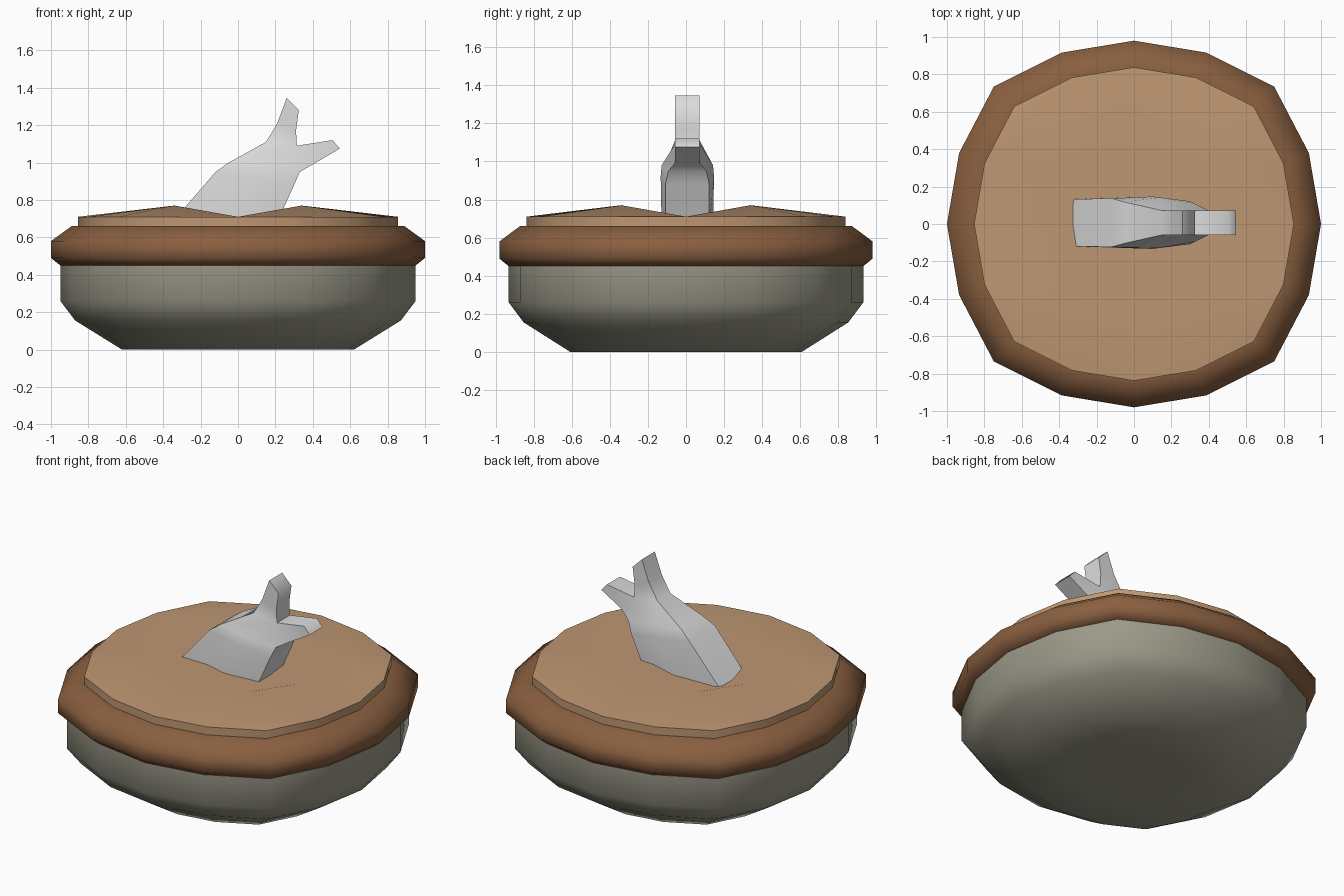
import bpy
import math

cube = bpy.data.objects.get("Cube")
if cube:
    bpy.data.objects.remove(cube, do_unlink=True)


def material(name, rgb):
    mat = bpy.data.materials.new(name)
    mat.use_nodes = True
    mat.diffuse_color = (*rgb, 1)
    mat.node_tree.nodes["Principled BSDF"].inputs["Base Color"].default_value = (*rgb, 1)
    return mat


def build(name, verts, faces, mat, angle=60):
    mesh = bpy.data.meshes.new(name)
    mesh.from_pydata(verts, [], faces)
    mesh.materials.append(mat)
    obj = bpy.data.objects.new(name, mesh)
    bpy.context.collection.objects.link(obj)
    bpy.ops.object.select_all(action='DESELECT')
    obj.select_set(True)
    bpy.context.view_layer.objects.active = obj
    bpy.ops.object.mode_set(mode='EDIT')
    bpy.ops.mesh.select_all(action='SELECT')
    bpy.ops.mesh.normals_make_consistent(inside=False)
    bpy.ops.object.mode_set(mode='OBJECT')
    bpy.ops.object.shade_smooth_by_angle(angle=math.radians(angle))
    return obj


SIDES = 16
BULGE = (1, 1.012, 1.06, 1.012)   # rounded-square outline, repeated per quarter


def rim_point(i, radius, z):
    a = math.tau * i / SIDES
    r = radius * BULGE[i % 4]
    return (r * math.cos(a), 0.98 * r * math.sin(a), z)


def lathe(profile, closed=False):
    """Sweep (radius, z) points around the sixteen-sided outline."""
    verts = [rim_point(i, r, z) for r, z in profile for i in range(SIDES)]
    n = len(profile)
    faces = []
    for k in range(n if closed else n - 1):
        a, b = k * SIDES, (k + 1) % n * SIDES
        for i in range(SIDES):
            j = (i + 1) % SIDES
            faces.append((a + i, a + j, b + j, b + i))
    return verts, faces


def add_cap(verts, faces, ring, inner, height):
    """Close a ring with a four by four grid of quads."""
    index = {}
    for x in range(-2, 3):
        for y in range(-2, 3):
            if max(abs(x), abs(y)) == 2:
                step = round(math.atan2(y, x) / math.tau * SIDES) % SIDES
                index[x, y] = ring + step
            else:
                s = inner * (0.8 if x and y else 1)
                index[x, y] = len(verts)
                verts.append((x * s, y * s, height(x, y)))
    for x in range(-2, 2):
        for y in range(-2, 2):
            faces.append((index[x, y], index[x + 1, y],
                          index[x + 1, y + 1], index[x, y + 1]))


crust_brown = material("baked brown", (0.25, 0.115, 0.05))
filling_tan = material("golden tan", (0.52, 0.31, 0.17))
dish_grey = material("warm grey", (0.33, 0.32, 0.25))
tail_grey = material("pale grey", (0.72, 0.72, 0.72))

# Dish with a flat base
v, f = lathe([(0.62, 0), (0.87, 0.155), (0.95, 0.26), (0.95, 0.47)])
add_cap(v, f, 0, 0.31, lambda x, y: 0)
build("dish", v, f, dish_grey)

# Thick crust ring around the dish
v, f = lathe([(0.9, 0.45), (0.95, 0.45), (1, 0.49), (1, 0.58),
              (0.89, 0.66), (0.83, 0.66)], closed=True)
build("crust_rim", v, f, crust_brown)

# Lid with four gentle bumps
v, f = lathe([(0.855, 0.64), (0.855, 0.71)])
add_cap(v, f, SIDES, 0.425, lambda x, y: 0.77 if x and y else 0.71)
build("pie_lid", v, f, filling_tan)

# Fish tail: rings of left, middle and right (x, z, half width)
body = [
    [(-0.37, 0.66, 0.125), (-0.06, 0.66, 0.135), (0.2, 0.66, 0.115)],
    [(-0.12, 0.95, 0.13), (0.1, 0.92, 0.14), (0.3, 0.88, 0.115)],
    [(-0.05, 1.0, 0.11), (0.14, 0.98, 0.135), (0.33, 0.95, 0.1)],
    [(0.15, 1.11, 0.065), (0.315, 1.09, 0.065), (0.4, 0.99, 0.065)],
]
upper = [body[-1][:2],
         [(0.21, 1.21, 0.065), (0.31, 1.17, 0.065)],
         [(0.26, 1.345, 0.065), (0.325, 1.28, 0.065)]]
lower = [body[-1][1:],
         [(0.505, 1.12, 0.065), (0.545, 1.075, 0.065)]]

v, f, seen = [], [], {}


def tail_vert(point, side):
    key = (point, side)
    if key not in seen:
        x, z, w = point
        seen[key] = len(v)
        v.append((x, 0.007 + side * w, z))
    return seen[key]


def loft(rings):
    loops = [[tail_vert(p, -1) for p in ring] +
             [tail_vert(p, 1) for p in reversed(ring)] for ring in rings]
    for a, b in zip(loops, loops[1:]):
        n = len(a)
        for i in range(n):
            j = (i + 1) % n
            f.append((a[i], a[j], b[j], b[i]))
    return loops


f.append(loft(body)[0][::-1])
for prong in (upper, lower):
    f.append(loft(prong)[-1])
build("fish_tail", v, f, tail_grey)
